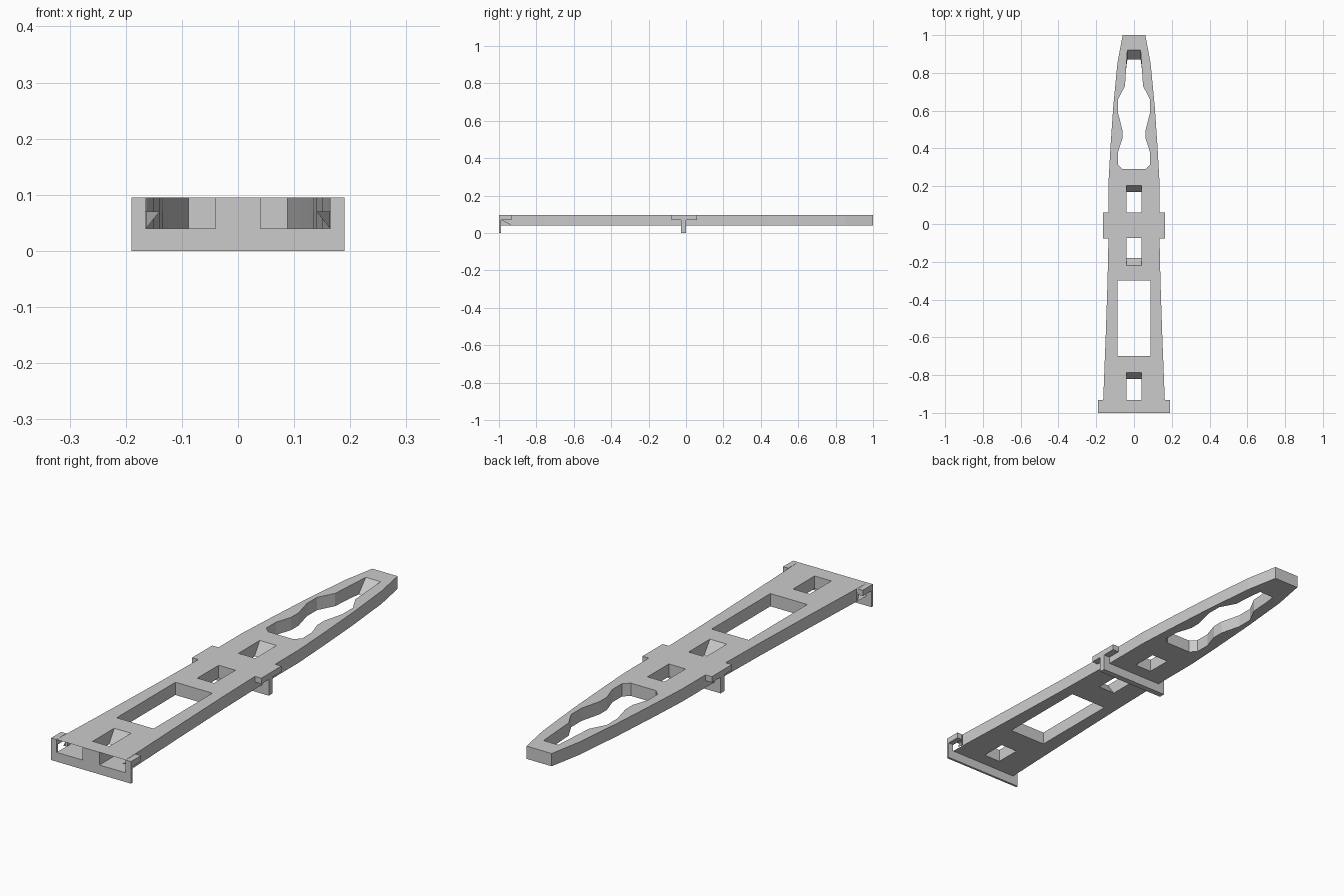
import bpy, bmesh
from mathutils import Vector

old = bpy.data.objects.get("Cube")
if old:
    bpy.data.objects.remove(old, do_unlink=True)

GREY = (0.6, 0.6, 0.6, 1)
mat = bpy.data.materials.new("plain grey")
mat.use_nodes = True
mat.diffuse_color = GREY
mat.node_tree.nodes["Principled BSDF"].inputs["Base Color"].default_value = GREY

BOTTOM, LEDGE, TOP = 0.04, 0.07, 0.095
FRONT, LIP = -1.0, -0.932


def finish(bm, name):
    bmesh.ops.recalc_face_normals(bm, faces=bm.faces)
    mesh = bpy.data.meshes.new(name)
    bm.to_mesh(mesh)
    bm.free()
    mesh.materials.append(mat)
    obj = bpy.data.objects.new(name, mesh)
    bpy.context.collection.objects.link(obj)
    return obj


def box(name, x0, x1, y0, y1, z0, z1):
    bm = bmesh.new()
    bmesh.ops.create_cube(bm, size=1)
    for v in bm.verts:
        v.co = ((x0 + x1) / 2 + v.co.x * (x1 - x0),
                (y0 + y1) / 2 + v.co.y * (y1 - y0),
                (z0 + z1) / 2 + v.co.z * (z1 - z0))
    return finish(bm, name)


def pair(name, x0, x1, *span):
    box("left_" + name, x0, x1, *span)
    box("right_" + name, -x1, -x0, *span)


def mirrored(half):
    return half + [(-x, y) for x, y in reversed(half)]


def rect(w, y0, y1):
    return mirrored([(w, y0), (w, y1)])


# Outline of the long tapered bar, front to tip
outline = mirrored([
    (0.165, FRONT), (0.163, LIP), (0.15, -0.6), (0.14, -0.3), (0.135, -0.07),
    (0.135, 0.22), (0.125, 0.4), (0.11, 0.62), (0.088, 0.85), (0.06, 1)])


# Wavy opening near the tip; its far end slopes
def wavy(end):
    return mirrored([
        (0.06, 0.29), (0.085, 0.315), (0.085, 0.38), (0.062, 0.45), (0.062, 0.5),
        (0.085, 0.59), (0.085, 0.66), (0.048, 0.73), (0.042, 0.82), (0.035, end)])


# Openings as (upper loop, lower loop)
SLOT = 0.04
holes = [
    (wavy(0.92), wavy(0.87)),
    (rect(SLOT, 0.06, 0.205), rect(SLOT, 0.06, 0.17)),
    (rect(SLOT, -0.22, -0.075), rect(SLOT, -0.18, -0.075)),
    (rect(0.088, -0.7, -0.3), rect(0.088, -0.7, -0.3)),
    (rect(SLOT, LIP, -0.785), rect(SLOT, LIP, -0.82)),
]

# Bar: filled top and bottom sheets joined by walls, open at the front end
bm = bmesh.new()
sheets = ([], [])
walls = []
for n, (upper, lower) in enumerate([(outline, outline)] + holes):
    rings = []
    for loop, z, sheet in ((upper, TOP, sheets[0]), (lower, BOTTOM, sheets[1])):
        ring = [bm.verts.new((x, y, z)) for x, y in loop]
        sheet += [bm.edges.new((a, b)) for a, b in zip(ring, ring[1:] + ring[:1])]
        rings.append(ring)
    count = len(upper)
    for i in range(count):
        j = (i + 1) % count
        if n == 0 and FRONT in (upper[i][1], upper[j][1]):
            continue
        walls.append((rings[0][i], rings[0][j], rings[1][j], rings[1][i]))
for sheet in sheets:
    bmesh.ops.triangle_fill(bm, use_beauty=True, use_dissolve=False,
                            edges=sheet, normal=Vector((0, 0, 1)))
for wall in walls:
    bm.faces.new(wall)
finish(bm, "bar")

# Front end: overhanging ears, centre block, lower plate and its corner posts
pair("front_ear", 0.165, 0.19, FRONT, LIP, LEDGE, TOP)
box("front_centre_block", -SLOT, SLOT, FRONT, LIP, BOTTOM, TOP)
box("front_plate", -0.19, 0.19, FRONT, -0.99, 0, BOTTOM)
pair("front_post", 0.165, 0.19, FRONT, -0.99, BOTTOM, LEDGE)

# Small slanted webs under the front ears
for side, name in ((1, "left_web"), (-1, "right_web")):
    bm = bmesh.new()
    bm.faces.new([bm.verts.new(p) for p in (
        (side * 0.164, LIP, BOTTOM), (side * 0.14, -0.99, LEDGE),
        (side * 0.164, LIP, LEDGE))])
    finish(bm, name)

# Middle: ears on both sides and a cross rib below
pair("middle_ear", 0.135, 0.165, -0.077, 0.06, LEDGE, TOP)
box("middle_rib", -0.165, 0.165, -0.026, 0, 0, BOTTOM)
pair("middle_post", 0.135, 0.165, -0.026, 0, BOTTOM, LEDGE)
